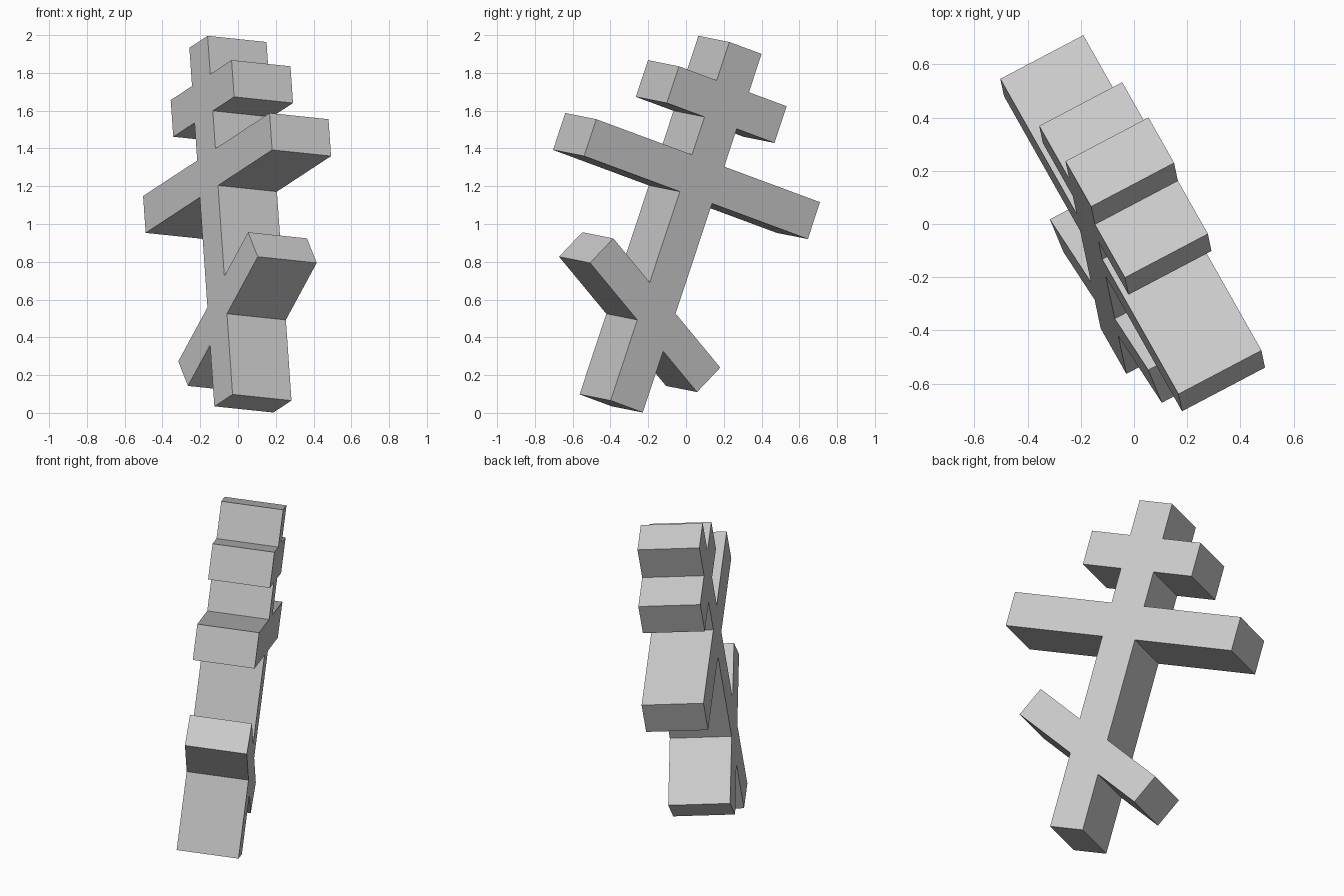
import bpy, bmesh
from math import sin, cos, tan, radians
from mathutils import Matrix, Vector

cube = bpy.data.objects.get("Cube")
if cube:
    bpy.data.objects.remove(cube, do_unlink=True)

HALF_W = 0.103      # half width of the shaft
HALF_D = 0.177      # half thickness
HEIGHT = 2.004

# Straight bars: half length, bottom, top
straight_bars = [(0.715, 1.168, 1.374), (0.344, 1.585, 1.79)]

# Slanted lower bar
CENTRE = Vector((-0.01, 0.507))
ANGLE = radians(27.6)
HALF_L, HALF_H = 0.481, 0.093
along = Vector((cos(ANGLE), -sin(ANGLE)))
across = Vector((sin(ANGLE), cos(ANGLE)))


def slant_corner(side, level):
    return CENTRE + along * (side * HALF_L) + across * (level * HALF_H)


def slant_meets_shaft(side, level):
    a = side * HALF_W
    return Vector((a, CENTRE.y - (a - CENTRE.x) * tan(ANGLE) + level * HALF_H / cos(ANGLE)))


def side_profile(side):
    """Outline of one side, from the foot to the top."""
    pts = [Vector((side * HALF_W, 0)),
           slant_meets_shaft(side, -1), slant_corner(side, -1),
           slant_corner(side, 1), slant_meets_shaft(side, 1)]
    for half, low, high in straight_bars:
        pts += [Vector((side * x, z)) for x, z in
                ((HALF_W, low), (half, low), (half, high), (HALF_W, high))]
    return pts + [Vector((side * HALF_W, HEIGHT))]


# Extrude the whole outline through the thickness
outline = side_profile(1) + side_profile(-1)[::-1]
bm = bmesh.new()
face = bm.faces.new([bm.verts.new((p.x, -HALF_D, p.y)) for p in outline])
result = bmesh.ops.extrude_face_region(bm, geom=[face])
moved = [v for v in result["geom"] if isinstance(v, bmesh.types.BMVert)]
bmesh.ops.translate(bm, verts=moved, vec=(0, 2 * HALF_D, 0))
bmesh.ops.recalc_face_normals(bm, faces=bm.faces)

mesh = bpy.data.meshes.new("three_bar_cross")
bm.to_mesh(mesh)
bm.free()
cross = bpy.data.objects.new("three_bar_cross", mesh)
bpy.context.collection.objects.link(cross)

# Tilted pose
bar_axis = Vector((-0.468, 0.828, -0.307)).normalized()
depth_axis = bar_axis.cross(Vector((-0.065, 0.312, 0.948))).normalized()
up_axis = depth_axis.cross(bar_axis)
pose = Matrix((bar_axis, -depth_axis, up_axis)).transposed().to_4x4()
cross.matrix_world = Matrix.Translation((0.079, -0.396, 0.05)) @ pose

# Plain grey
grey = bpy.data.materials.new("light_grey")
grey.use_nodes = True
colour = (0.6, 0.6, 0.6, 1)
grey.diffuse_color = colour
grey.node_tree.nodes["Principled BSDF"].inputs["Base Color"].default_value = colour
mesh.materials.append(grey)
